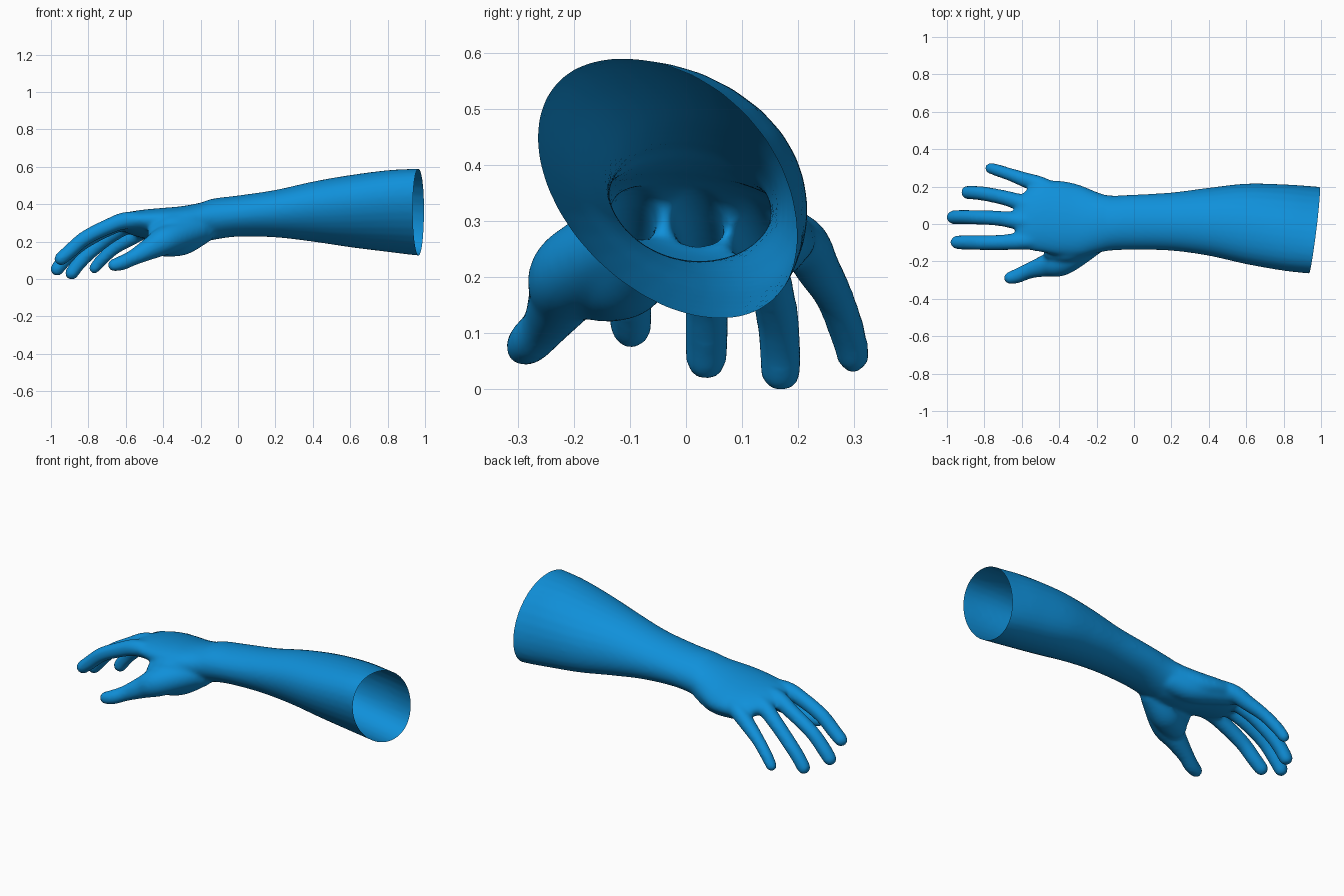
import bpy, bmesh, math
from mathutils import Vector

cube = bpy.data.objects.get("Cube")
if cube:
    bpy.data.objects.remove(cube, do_unlink=True)

SIDES = 32
bm = bmesh.new()


def spline(keys, steps=6):
    """Catmull-Rom interpolation through tuples of any length."""
    out = []
    for i in range(len(keys) - 1):
        p0, p1 = keys[max(i - 1, 0)], keys[i]
        p2, p3 = keys[i + 1], keys[min(i + 2, len(keys) - 1)]
        for s in range(steps):
            t = s / steps
            out.append(tuple(
                0.5 * (2 * b + (c - a) * t + (2 * a - 5 * b + 4 * c - d) * t * t
                       + (3 * b - a - 3 * c + d) * t ** 3)
                for a, b, c, d in zip(p0, p1, p2, p3)))
    out.append(tuple(keys[-1]))
    return out


def loft(rings):
    """Closed skin over a list of rings."""
    rows = [[bm.verts.new(p) for p in ring] for ring in rings]
    for a, b in zip(rows, rows[1:]):
        for i in range(SIDES):
            j = (i + 1) % SIDES
            bm.faces.new((a[i], a[j], b[j], b[i]))
    bm.faces.new(rows[0][::-1])
    bm.faces.new(rows[-1])


def limb(keys):
    """Tapered round tube with domed ends; keys are (x, y, z, radius)."""
    pts = spline(keys)
    pos = [Vector(p[:3]) for p in pts]
    discs = []
    start, end = (pos[1] - pos[0]).normalized(), (pos[-1] - pos[-2]).normalized()
    arcs = [math.radians(a) for a in (18, 36, 54, 70, 82)]
    for a in reversed(arcs):
        discs.append((pos[0] - start * pts[0][3] * math.sin(a), start, pts[0][3] * math.cos(a)))
    for i, p in enumerate(pos):
        d = (pos[min(i + 1, len(pos) - 1)] - pos[max(i - 1, 0)]).normalized()
        discs.append((p, d, pts[i][3]))
    for a in arcs:
        discs.append((pos[-1] + end * pts[-1][3] * math.sin(a), end, pts[-1][3] * math.cos(a)))
    rings = []
    for c, d, r in discs:
        u = d.cross(Vector((0, 1, 0))).normalized()
        v = d.cross(u)
        rings.append([c + (u * math.cos(t) + v * math.sin(t)) * r
                      for t in (2 * math.pi * k / SIDES for k in range(SIDES))])
    loft(rings)


# Forearm, wrist and palm: x, y min, y max, z min, z max, skew, upper back bulge
sections = [
    (1.06, -0.275, 0.19, 0.125, 0.592, -0.42, 0.08),
    (0.95, -0.266, 0.20, 0.132, 0.592, -0.41, 0.10),
    (0.80, -0.25, 0.208, 0.15, 0.582, -0.38, 0.15),
    (0.60, -0.215, 0.212, 0.175, 0.555, -0.32, 0.15),
    (0.40, -0.17, 0.192, 0.205, 0.522, -0.24, 0.10),
    (0.20, -0.143, 0.168, 0.228, 0.480, -0.15, 0.04),
    (0.00, -0.138, 0.157, 0.232, 0.452, -0.08, 0),
    (-0.13, -0.143, 0.153, 0.215, 0.436, -0.10, 0),
    (-0.20, -0.157, 0.172, 0.20, 0.414, -0.15, 0),
    (-0.30, -0.180, 0.212, 0.19, 0.395, -0.22, 0),
    (-0.40, -0.170, 0.232, 0.205, 0.386, -0.28, 0),
    (-0.50, -0.150, 0.228, 0.222, 0.377, -0.30, 0),
    (-0.58, -0.135, 0.180, 0.245, 0.364, -0.30, 0),
    (-0.63, -0.10, 0.10, 0.27, 0.342, -0.20, 0),
]
rings = []
for x, y0, y1, z0, z1, skew, bulge in spline(sections):
    ring = []
    for k in range(SIDES):
        t = 2 * math.pi * k / SIDES
        swell = 1 + bulge * max(0, math.cos(t - 1.0)) ** 4
        ring.append((x, (y0 + y1) / 2 + (y1 - y0) / 2 * math.cos(t) * swell,
                     (z0 + z1) / 2 + (z1 - z0) / 2 * math.sin(t + skew) * swell))
    rings.append(ring)
loft(rings)

# Index, middle, ring and little fingers, then thumb
limb([(-.42, -.07, .31, .05), (-.59, -.09, .319, .047), (-.70, -.098, .283, .042),
      (-.82, -.10, .222, .040), (-.90, -.099, .153, .039), (-.946, -.098, .114, .037)])
limb([(-.42, .0, .32, .05), (-.60, .015, .314, .049), (-.72, .03, .262, .041),
      (-.85, .036, .185, .039), (-.93, .037, .105, .039), (-.967, .036, .058, .037)])
limb([(-.40, .06, .31, .05), (-.56, .10, .302, .048), (-.68, .137, .238, .041),
      (-.79, .160, .15, .039), (-.85, .167, .09, .038), (-.889, .169, .037, .037)])
limb([(-.36, .13, .295, .05), (-.49, .203, .270, .047), (-.58, .235, .220, .041),
      (-.66, .264, .170, .035), (-.73, .287, .108, .033), (-.768, .298, .063, .030)])
limb([(-.22, -.085, .27, .08), (-.38, -.195, .215, .079), (-.47, -.222, .168, .060),
      (-.56, -.250, .120, .043), (-.62, -.276, .092, .040), (-.662, -.288, .080, .035)])

# Palm pads below the thumb and little finger
limb([(-.19, -.07, .265, .07), (-.30, -.11, .212, .08), (-.40, -.155, .195, .07)])
limb([(-.18, .08, .283, .074), (-.29, .115, .258, .076), (-.42, .155, .262, .062),
      (-.51, .175, .265, .046)])

# Web filling the fold between thumb and index finger
limb([(-.26, -.10, .30, .075), (-.36, -.135, .275, .075), (-.43, -.145, .250, .055)])
limb([(-.36, -.11, .255, .07), (-.44, -.165, .220, .045)])

bmesh.ops.recalc_face_normals(bm, faces=bm.faces[:])
mesh = bpy.data.meshes.new("arm_and_hand")
bm.to_mesh(mesh)
bm.free()
arm = bpy.data.objects.new("arm_and_hand", mesh)
bpy.context.collection.objects.link(arm)

# Fuse the parts into one smooth skin
remesh = arm.modifiers.new("fuse", "REMESH")
remesh.mode = "VOXEL"
remesh.voxel_size = 0.009
smooth = arm.modifiers.new("soften", "SMOOTH")
smooth.factor = 0.5
smooth.iterations = 16
bpy.context.view_layer.update()
fused = arm.evaluated_get(bpy.context.evaluated_depsgraph_get())

# Cut the upper end open along a slanted plane
bm = bmesh.new()
bm.from_mesh(fused.to_mesh())
fused.to_mesh_clear()
arm.modifiers.clear()
bmesh.ops.bisect_plane(bm, geom=bm.verts[:] + bm.edges[:] + bm.faces[:],
                       plane_co=(0.964, -0.03, 0.36), plane_no=(1, -0.14, -0.05),
                       clear_outer=True)
low = min(v.co.z for v in bm.verts)
bmesh.ops.translate(bm, verts=bm.verts[:], vec=(0, 0, -low))
for f in bm.faces:
    f.smooth = True
bm.to_mesh(mesh)
bm.free()

# Plain blue skin
blue = bpy.data.materials.new("blue")
blue.use_nodes = True
colour = (0.005, 0.28, 0.70, 1)
blue.diffuse_color = colour
blue.node_tree.nodes["Principled BSDF"].inputs["Base Color"].default_value = colour
mesh.materials.clear()
mesh.materials.append(blue)
